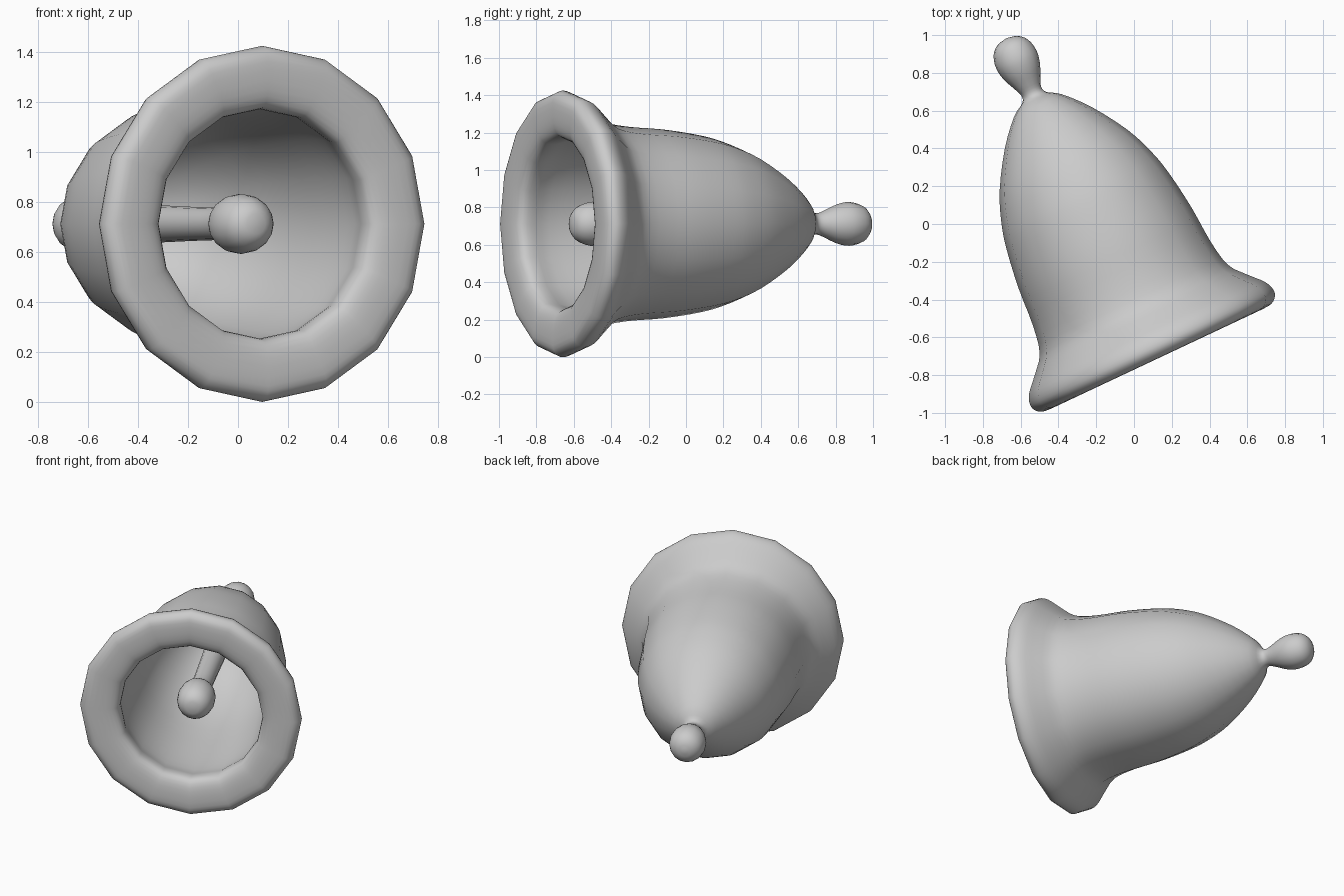
import bpy, bmesh, math
from mathutils import Matrix, Vector

if "Cube" in bpy.data.objects:
    bpy.data.objects.remove(bpy.data.objects["Cube"])

SIDES = 16
TILT = math.radians(25.2)
c, s = math.cos(TILT), math.sin(TILT)
# Bell frame: local z runs from mouth to handle, origin at mouth centre
FRAME = Matrix(((c, 0, -s, 0.122),
                (s, 0, c, -0.712),
                (0, -1, 0, 0.712),
                (0, 0, 0, 1)))


def smooth_profile(pts, steps=3):
    """Catmull-Rom curve through (height, radius) points."""
    p = [Vector(q) for q in pts]
    p = [2 * p[0] - p[1]] + p + [2 * p[-1] - p[-2]]
    out = []
    for i in range(1, len(p) - 2):
        a, b, d, e = p[i - 1:i + 3]
        for k in range(steps):
            t = k / steps
            out.append(0.5 * (2 * b + (d - a) * t + (2 * a - 5 * b + 4 * d - e) * t * t
                              + (3 * b - a - 3 * d + e) * t ** 3))
    return out + [p[-2]]


def lathe(name, pts):
    bm = bmesh.new()
    rings = []
    for h, r in smooth_profile(pts):
        if r < 0.002:
            rings.append([bm.verts.new((0, 0, h))])
        else:
            rings.append([bm.verts.new((r * math.cos(2 * math.pi * i / SIDES),
                                        r * math.sin(2 * math.pi * i / SIDES), h))
                          for i in range(SIDES)])
    for a, b in zip(rings, rings[1:]):
        for i in range(SIDES):
            j = (i + 1) % SIDES
            quad = [a[i % len(a)], a[j % len(a)], b[j % len(b)], b[i % len(b)]]
            bm.faces.new(list(dict.fromkeys(quad)))
    bmesh.ops.recalc_face_normals(bm, faces=bm.faces)
    for f in bm.faces:
        f.smooth = True
    bm.transform(FRAME)
    me = bpy.data.meshes.new(name)
    bm.to_mesh(me)
    bm.free()
    ob = bpy.data.objects.new(name, me)
    bpy.context.collection.objects.link(ob)
    return ob


# Bell shell with handle: inner crown -> inner wall -> flared lip -> outer wall -> knob
lathe("bell_body", [
    (1.38, 0), (1.33, 0.16), (1.16, 0.31), (0.86, 0.42), (0.45, 0.465), (0.2, 0.475),
    (0.09, 0.46), (0.03, 0.475), (0.003, 0.54), (0.0, 0.65), (0.02, 0.695), (0.06, 0.713),
    (0.12, 0.692), (0.2, 0.62), (0.29, 0.55), (0.44, 0.52), (0.65, 0.505), (0.86, 0.475),
    (1.0, 0.44), (1.16, 0.375), (1.35, 0.255), (1.48, 0.14), (1.525, 0.072), (1.56, 0.057),
    (1.61, 0.075), (1.68, 0.105), (1.75, 0.117), (1.82, 0.1), (1.86, 0.058), (1.874, 0)])

# Clapper: ball at the mouth, rod up to the crown
lathe("clapper", [
    (0.11, 0), (0.122, 0.06), (0.17, 0.103), (0.25, 0.12), (0.33, 0.11), (0.39, 0.08),
    (0.44, 0.066), (0.7, 0.068), (1.0, 0.074), (1.4, 0.08), (1.42, 0)])
